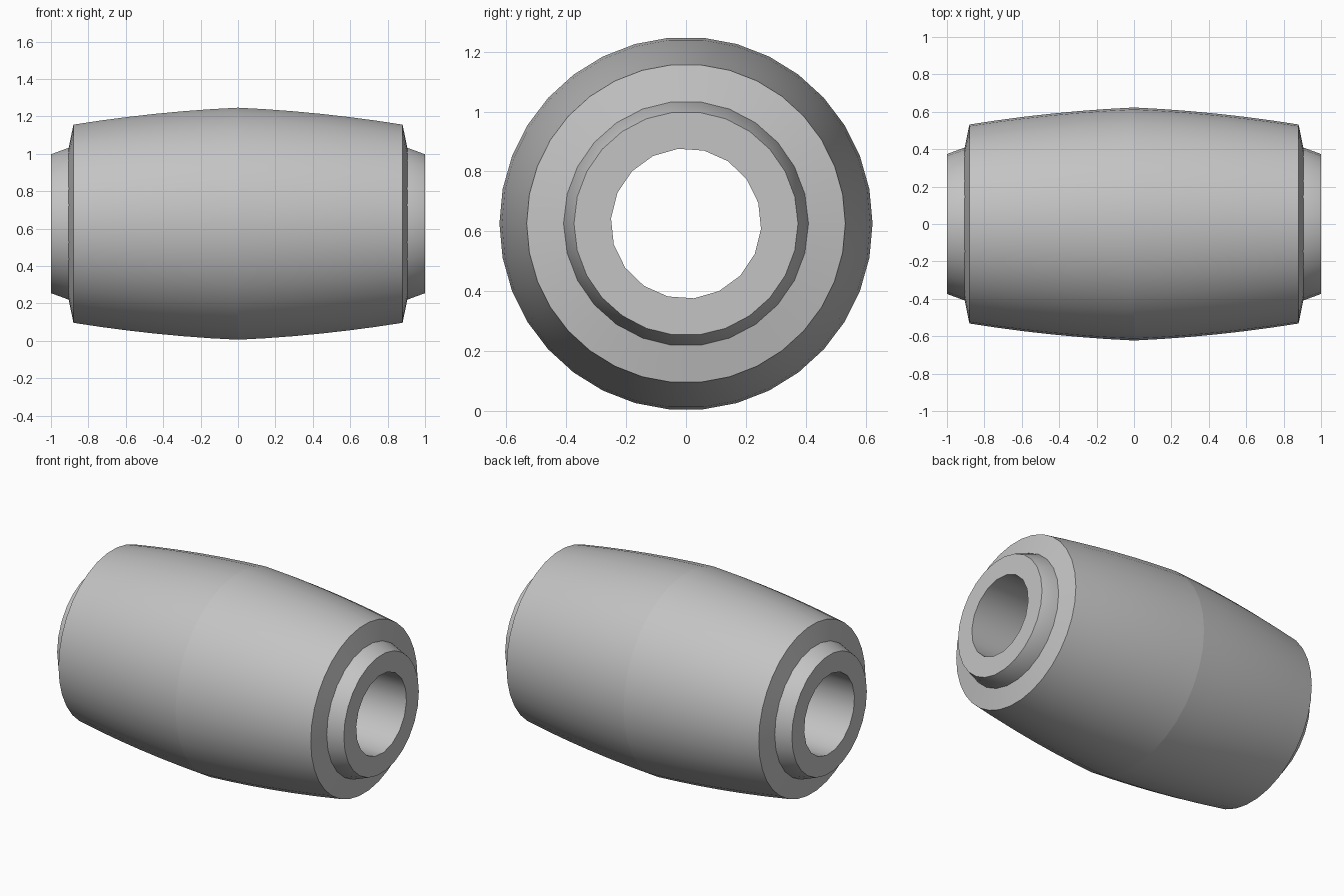
import bpy, bmesh, math
from mathutils import Vector

cube = bpy.data.objects.get("Cube")
if cube:
    bpy.data.objects.remove(cube)

CENTRE_Z = 0.626
GREY = (0.55, 0.55, 0.55, 1.0)

grey = bpy.data.materials.new("plain grey")
grey.use_nodes = True
grey.diffuse_color = GREY
grey.node_tree.nodes["Principled BSDF"].inputs["Base Color"].default_value = GREY


def ring(bm, x, radius, sides, phase):
    """Closed loop of vertices around the x axis."""
    verts = []
    for i in range(sides):
        a = phase + math.tau * i / sides
        verts.append(bm.verts.new((x, radius * math.cos(a), radius * math.sin(a))))
    return verts


def lathe(bm, profile, sides, phase=0.0):
    """Skin rings along the x axis; returns the first and last ring."""
    rings = [ring(bm, x, r, sides, phase) for x, r in profile]
    for a, b in zip(rings, rings[1:]):
        for i in range(sides):
            j = (i + 1) % sides
            bm.faces.new((a[i], a[j], b[j], b[i]))
    return rings[0], rings[-1]


def loop_edges(bm, loop):
    return [bm.edges.get((v, loop[i - 1])) for i, v in enumerate(loop)]


def finish(bm, name, crease_middle=False):
    """Smooth shading with sharp corners, then make the object."""
    bmesh.ops.recalc_face_normals(bm, faces=bm.faces[:])
    for f in bm.faces:
        f.smooth = True
    for e in bm.edges:
        e.smooth = e.calc_face_angle(0.0) < math.radians(30)
        if crease_middle and all(abs(v.co.x) < 1e-5 for v in e.verts):
            e.smooth = False
    mesh = bpy.data.meshes.new(name)
    bm.to_mesh(mesh)
    bm.free()
    mesh.materials.append(grey)
    obj = bpy.data.objects.new(name, mesh)
    obj.location.z = CENTRE_Z
    bpy.context.collection.objects.link(obj)
    return obj


def mirrored(half):
    """Mirror a half profile that starts at x = 0."""
    return [(-x, r) for x, r in reversed(half)] + half[1:]


# Bulging outer barrel with slightly dished-out end faces
STEPS = 6
barrel = []
for i in range(STEPS + 1):
    t = i / STEPS
    barrel.append((0.88 * t, 0.623 - 0.04 * t - 0.051 * t * t))
barrel.append((0.911, 0.38))
bm = bmesh.new()
lathe(bm, mirrored(barrel), 34)
finish(bm, "barrel_body", crease_middle=True)

# Inner sleeve with tapered collars and a through bore
bm = bmesh.new()
outer = lathe(bm, mirrored([(0, 0.409), (0.905, 0.409), (1.0, 0.374)]), 26)
bore = lathe(bm, [(-1.0, 0.251), (1.0, 0.251)], 18, math.radians(16))
for side, out_loop, in_loop in zip((-1, 1), outer, bore):
    edges = loop_edges(bm, out_loop) + loop_edges(bm, in_loop)
    bmesh.ops.triangle_fill(bm, use_beauty=True, edges=edges,
                            normal=Vector((side, 0, 0)))
finish(bm, "inner_sleeve")
